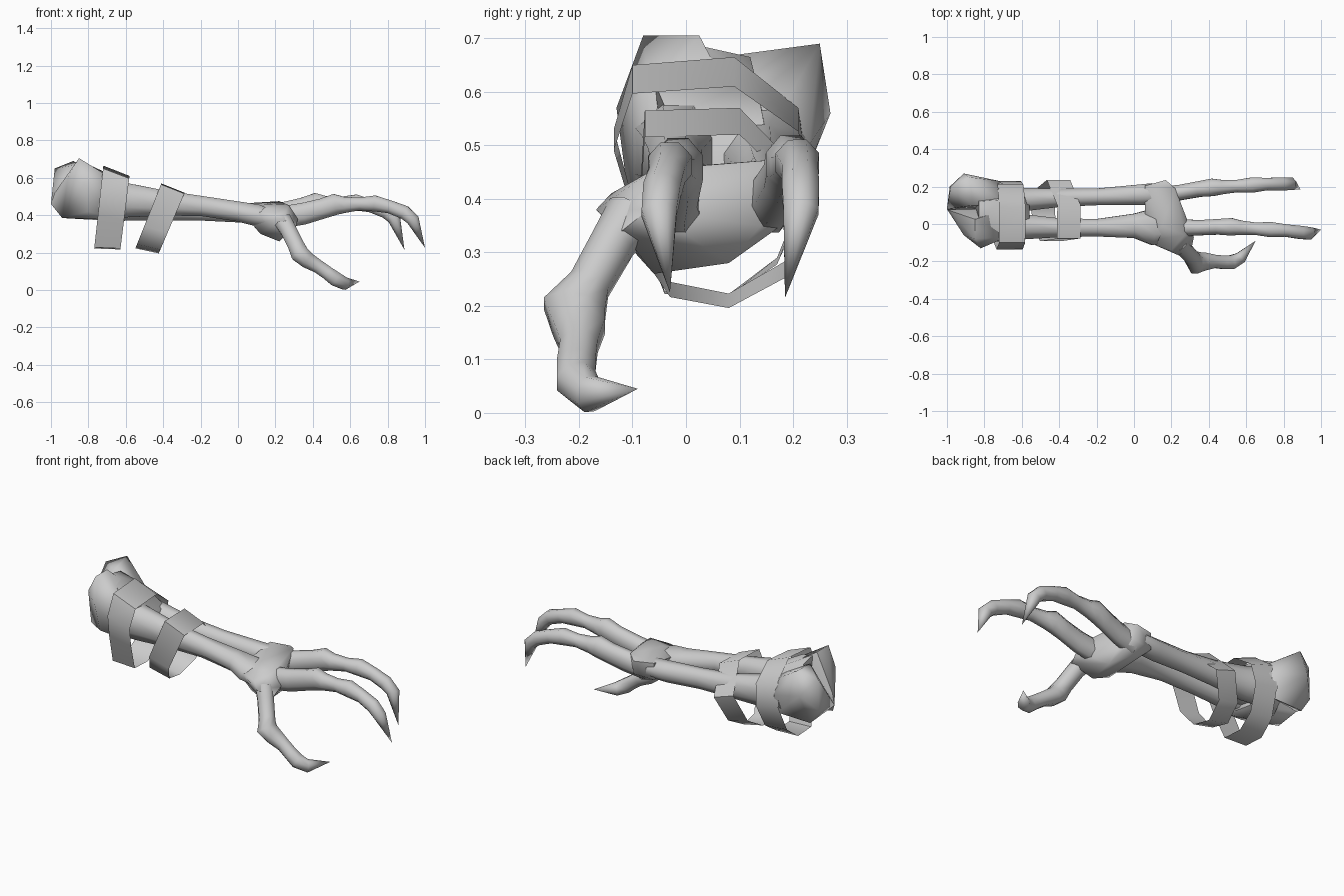
import bpy, bmesh, math
from mathutils import Vector

cube = bpy.data.objects.get("Cube")
if cube:
    bpy.data.objects.remove(cube, do_unlink=True)

# One plain grey for everything
grey = bpy.data.materials.new("plain_grey")
grey.use_nodes = True
colour = (0.6, 0.6, 0.6, 1)
grey.diffuse_color = colour
grey.node_tree.nodes["Principled BSDF"].inputs["Base Color"].default_value = colour


def finish(bm, name, angle):
    """Turn a bmesh into a named object with soft shading up to an angle."""
    bmesh.ops.recalc_face_normals(bm, faces=bm.faces)
    mesh = bpy.data.meshes.new(name)
    bm.to_mesh(mesh)
    bm.free()
    mesh.materials.append(grey)
    obj = bpy.data.objects.new(name, mesh)
    bpy.context.collection.objects.link(obj)
    bpy.ops.object.select_all(action='DESELECT')
    obj.select_set(True)
    bpy.context.view_layer.objects.active = obj
    bpy.ops.object.shade_smooth_by_angle(angle=math.radians(angle))
    return obj


def bridge(bm, ring_a, ring_b):
    count = len(ring_a)
    for i in range(count):
        j = (i + 1) % count
        bm.faces.new((ring_a[i], ring_a[j], ring_b[j], ring_b[i]))


def limb(name, stations, sides=8, pointed=False):
    """Loft ellipses along a path; station = x, y, z, half width, half height."""
    bm = bmesh.new()
    centres = [Vector(s[:3]) for s in stations]
    rings = []
    last = len(stations) - 1
    for k, (x, y, z, wide, tall) in enumerate(stations):
        if pointed and k == last:
            break
        along = (centres[min(k + 1, last)] - centres[max(k - 1, 0)]).normalized()
        side = Vector((0, 1, 0))
        side = (side - along * side.dot(along)).normalized()
        up = along.cross(side)
        ring = []
        for i in range(sides):
            a = math.tau * (i + 0.5) / sides
            offset = side * math.cos(a) * wide + up * math.sin(a) * tall
            ring.append(bm.verts.new(centres[k] + offset * 1.05))
        rings.append(ring)
    for ring_a, ring_b in zip(rings, rings[1:]):
        bridge(bm, ring_a, ring_b)
    bm.faces.new(rings[0])
    if pointed:
        tip = bm.verts.new(centres[last])
        for i in range(sides):
            bm.faces.new((rings[-1][i], rings[-1][(i + 1) % sides], tip))
    else:
        bm.faces.new(rings[-1])
    return finish(bm, name, 60)


def knob(name, points):
    """Faceted bone end wrapped round a few corner points."""
    bm = bmesh.new()
    for p in points:
        bm.verts.new(p)
    bmesh.ops.convex_hull(bm, input=bm.verts)
    loose = [v for v in bm.verts if not v.link_faces]
    bmesh.ops.delete(bm, geom=loose, context='VERTS')
    return finish(bm, name, 70)


def band(name, outline, top_x, lean, width, drop, low_drop):
    """Open hoop; outline is y, z, it leans along x and its front edge drops."""
    bm = bmesh.new()
    top = max(z for y, z in outline)
    low = min(z for y, z in outline)
    back, front = [], []
    for y, z in outline:
        x = top_x - lean * (top - z)
        fall = low_drop + (drop - low_drop) * (z - low) / (top - low)
        back.append(bm.verts.new((x, y, z)))
        front.append(bm.verts.new((x + width, y, z - fall)))
    bridge(bm, back, front)
    return finish(bm, name, 55)


# Elbow: two lobes joined by a saddle that runs down into the bones
knob("elbow_front_lobe", [
    (-.85, -.08, .705), (-.85, .025, .705), (-.91, -.06, .6), (-.98, .07, .52),
    (-1, .08, .46), (-.94, .01, .385), (-.82, -.13, .57), (-.8, -.11, .42),
    (-.68, -.07, .6), (-.68, .08, .6), (-.66, -.06, .38), (-.68, .1, .37)])
knob("elbow_back_lobe", [
    (-.98, .2, .65), (-.88, .25, .69), (-.91, .27, .56), (-.985, .2, .47),
    (-.93, .2, .385), (-.72, .23, .5), (-.72, .2, .39), (-.68, .1, .57),
    (-.86, .1, .67), (-1, .08, .46), (-.7, .18, .57)])
knob("elbow_saddle", [
    (-.83, .03, .685), (-.83, .12, .665), (-.7, -.06, .62), (-.7, .13, .625),
    (-.56, -.03, .55), (-.56, .15, .52), (-.85, .05, .48), (-.85, .16, .48),
    (-.56, -.03, .41), (-.56, .15, .39), (-.85, .08, .38)])

# Forearm: two long bones side by side
limb("front_forearm_bone", [
    (-.75, 0, .49, .1, .11), (-.6, -.015, .48, .07, .095),
    (-.4, -.02, .465, .052, .07), (-.2, -.02, .45, .048, .055),
    (0, -.01, .42, .067, .055), (.1, -.015, .4, .1, .06), (.2, -.02, .37, .08, .05)])
limb("back_forearm_bone", [
    (-.75, .14, .48, .09, .1), (-.6, .13, .455, .065, .088),
    (-.4, .14, .435, .05, .065), (-.2, .145, .425, .046, .055),
    (0, .155, .415, .055, .055), (.1, .16, .415, .06, .05), (.16, .17, .415, .04, .03)])

# Palm
knob("palm", [
    (.06, -.09, .42), (.07, -.06, .36), (.06, .205, .465), (.06, .205, .37),
    (.17, .235, .46), (.18, .22, .38), (.22, .19, .475), (.27, .04, .45),
    (.27, -.06, .455), (.32, -.07, .38), (.31, -.12, .34), (.24, -.168, .38),
    (.2, -.14, .41), (.22, -.06, .26), (.23, .08, .28), (.12, -.05, .3),
    (.22, .14, .35), (.15, -.01, .46)])

# Two matching fingers, the back one set further back and fanned outwards
finger = [
    (.24, -.02, .39, .048, .06), (.35, -.02, .408, .042, .06),
    (.45, -.015, .435, .043, .056), (.52, -.015, .458, .048, .058),
    (.57, -.02, .455, .04, .044), (.65, -.025, .46, .034, .035),
    (.73, -.03, .463, .042, .044), (.81, -.035, .445, .034, .036),
    (.89, -.045, .415, .036, .038), (.935, -.05, .375, .034, .035)]
limb("front_finger", finger + [(1, -.03, .225, 0, 0)], pointed=True)
fanned = [(x - .1, y + .19 + .13 * (x - .36), z + .005, w, t)
          for x, y, z, w, t in finger]
limb("back_finger", fanned + [(.89, .185, .215, 0, 0)], pointed=True)

# Thumb
limb("thumb", [
    (.24, -.1, .37, .05, .05), (.27, -.135, .32, .042, .045),
    (.31, -.18, .24, .04, .045), (.33, -.208, .195, .06, .05),
    (.37, -.2, .16, .05, .045), (.43, -.2, .125, .036, .037),
    (.48, -.205, .09, .037, .037), (.52, -.205, .06, .038, .04),
    (.57, -.18, .035, .032, .034), (.65, -.09, .045, 0, 0)], pointed=True)

# Bands round the forearm
band("upper_band", [
    (-.1, .65), (.09, .665), (.21, .57), (.23, .44), (.17, .29), (.08, .222),
    (-.04, .228), (-.1, .4), (-.135, .53)], -.72, .11, .14, .055, .005)
band("lower_band", [
    (-.077, .565), (.1, .57), (.235, .43), (.188, .285), (.08, .223),
    (-.03, .245), (-.09, .34)], -.41, .4, .125, .05, .027)
